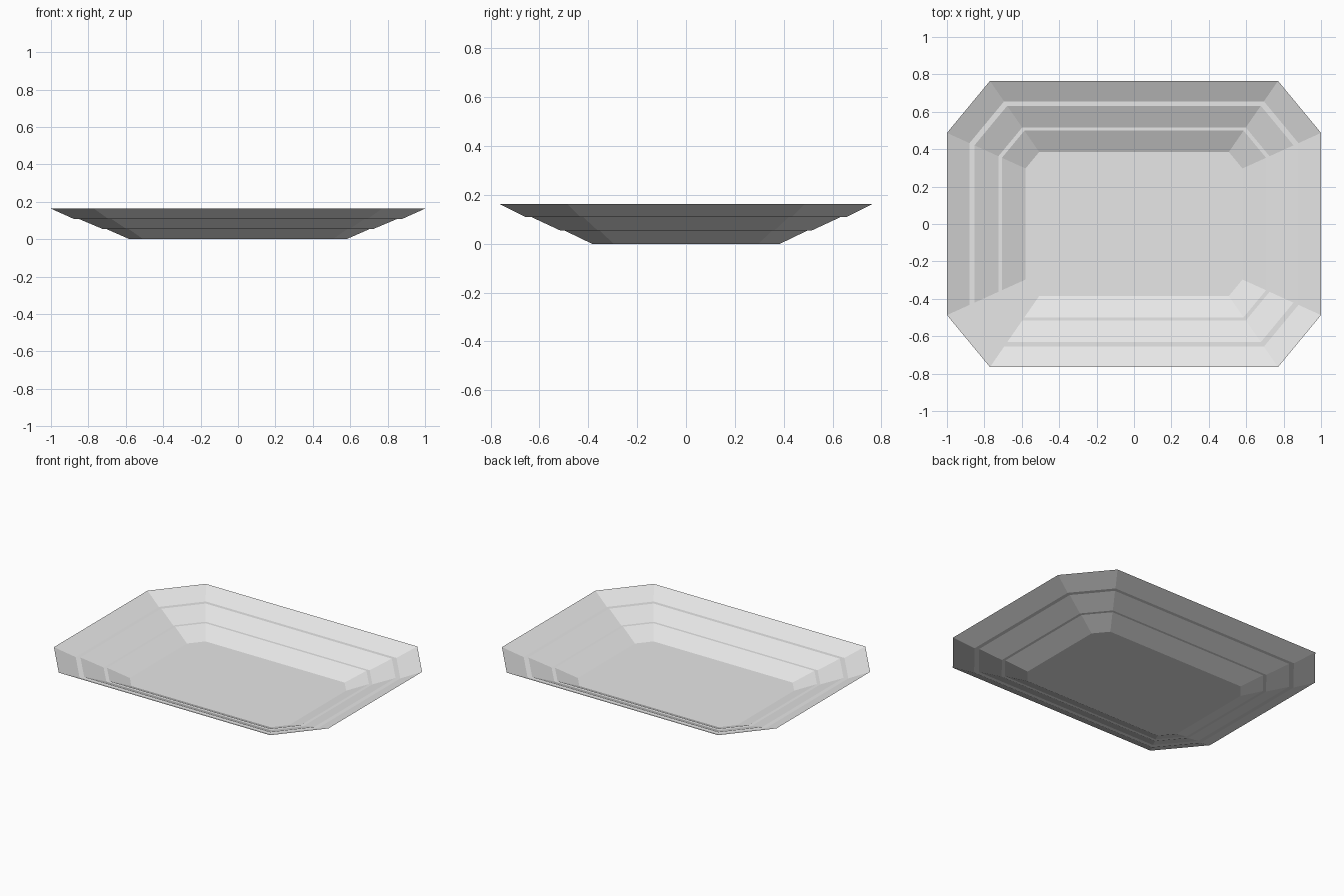
import bpy
import bmesh

cube = bpy.data.objects.get("Cube")
if cube:
    bpy.data.objects.remove(cube, do_unlink=True)

grey = bpy.data.materials.new("light_grey")
grey.use_nodes = True
grey.diffuse_color = (0.8, 0.8, 0.8, 1)
grey.node_tree.nodes["Principled BSDF"].inputs["Base Color"].default_value = (0.8, 0.8, 0.8, 1)

# Floor and rim outlines: half width, half depth, corner cut x, corner cut y
FLOOR = (0.58, 0.385, 0.507, 0.297)
RIM = (1.0, 0.765, 0.77, 0.487)
# Spread from floor to rim, and height: three sloped walls with two flat ledges
PROFILE = [(0, 0), (0.30, 0.055), (0.345, 0.055),
           (0.65, 0.109), (0.713, 0.109), (1, 0.163)]


def octagon(bm, spread, z):
    """Ring of eight corners, counterclockwise from above."""
    hx, hy, cx, cy = (a + (b - a) * spread for a, b in zip(FLOOR, RIM))
    corners = [(hx, -cy), (hx, cy), (cx, hy), (-cx, hy)]
    corners += [(-x, -y) for x, y in corners]
    return [bm.verts.new((x, y, z)) for x, y in corners]


# Thin open tray with a closed floor and stepped walls
bm = bmesh.new()
rings = [octagon(bm, s, z) for s, z in PROFILE]
bm.faces.new(rings[0])
for low, high in zip(rings, rings[1:]):
    for i in range(8):
        j = (i + 1) % 8
        bm.faces.new((low[j], low[i], high[i], high[j]))

mesh = bpy.data.meshes.new("stepped_tray")
bm.to_mesh(mesh)
bm.free()
mesh.materials.append(grey)
tray = bpy.data.objects.new("stepped_tray", mesh)
bpy.context.collection.objects.link(tray)
